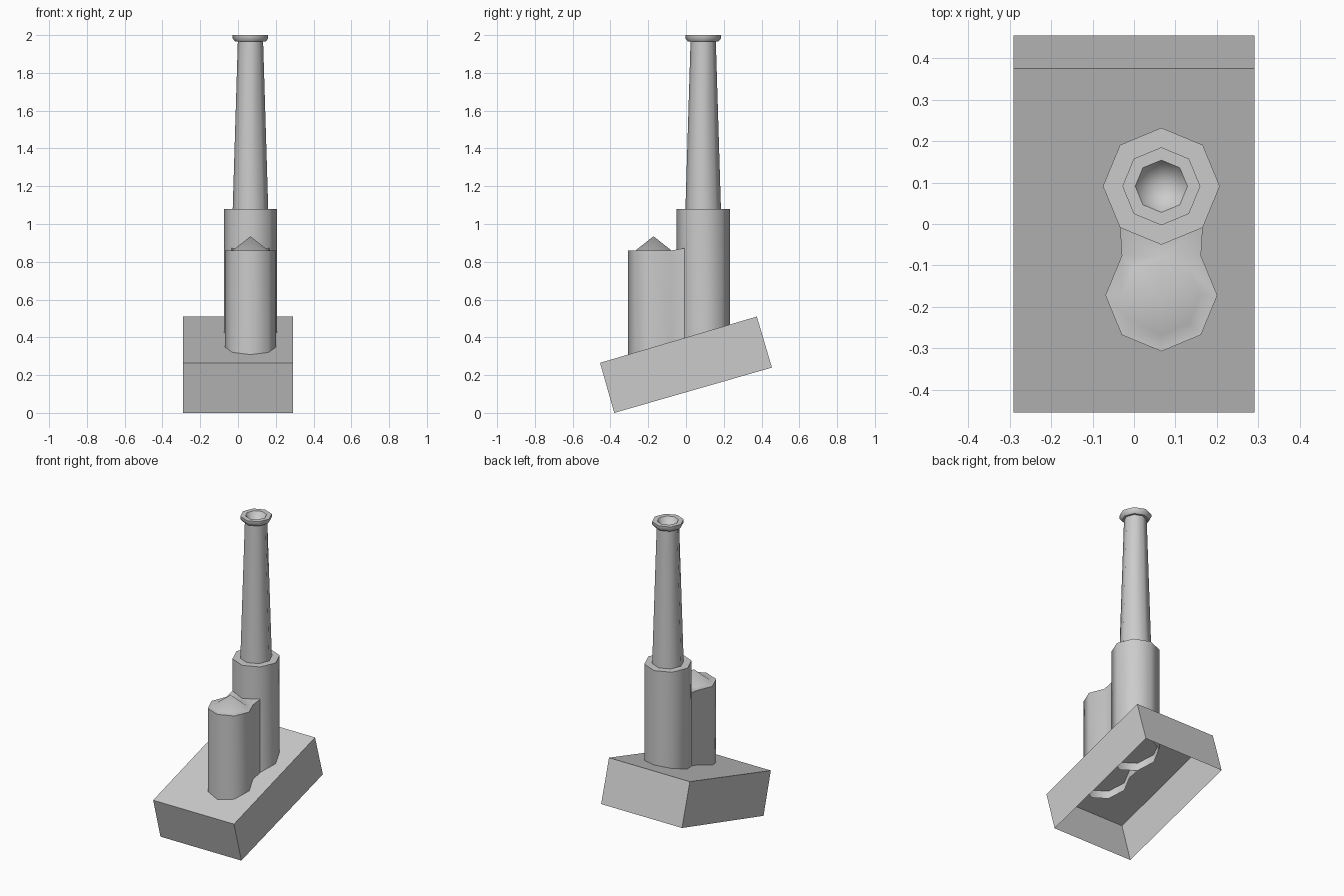
import bpy, bmesh
from math import cos, sin, radians

if "Cube" in bpy.data.objects:
    bpy.data.objects.remove(bpy.data.objects["Cube"])

CX = 0.066            # shared x of both towers
BACK_Y, FRONT_Y = 0.091, -0.172


def slope_z(y):
    """Height of the tilted base top at y."""
    return 0.265 + (y + 0.455) * 0.295


def foot(x, y):
    return (x, y, slope_z(y) - 0.05)


def finish(name, bm, angle=None):
    bmesh.ops.recalc_face_normals(bm, faces=bm.faces[:])
    me = bpy.data.meshes.new(name)
    bm.to_mesh(me)
    bm.free()
    ob = bpy.data.objects.new(name, me)
    bpy.context.collection.objects.link(ob)
    if angle:
        bpy.ops.object.select_all(action='DESELECT')
        ob.select_set(True)
        bpy.context.view_layer.objects.active = ob
        bpy.ops.object.shade_smooth_by_angle(angle=radians(angle))
    return ob


def octagon(cy, r, start=0):
    return [(CX + r * cos(radians(start + 45 * i)),
             cy + r * sin(radians(start + 45 * i))) for i in range(8)]


def bridge(bm, a, b):
    for i in range(len(a)):
        j = (i + 1) % len(a)
        bm.faces.new((a[i], a[j], b[j], b[i]))


# Tilted base: box with an open underside
bm = bmesh.new()
section = [(-0.38, 0.0), (-0.455, 0.265), (0.375, 0.51), (0.455, 0.24)]
left = [bm.verts.new((-0.29, y, z)) for y, z in section]
right = [bm.verts.new((0.29, y, z)) for y, z in section]
for i in range(3):
    bm.faces.new((left[i], left[i + 1], right[i + 1], right[i]))
bm.faces.new(left)
bm.faces.new(right)
finish("tilted_base", bm)

# Tall tower: shoulder, tapering chimney, flared cap and pit in the top
bm = bmesh.new()
profile = [(0.141, 1.08), (0.094, 1.08), (0.067, 1.965), (0.08, 1.965),
           (0.094, 1.982), (0.094, 2.0), (0.063, 2.0)]
prev = [bm.verts.new(foot(x, y)) for x, y in octagon(BACK_Y, 0.141)]
for r, z in profile:
    ring = [bm.verts.new((x, y, z)) for x, y in octagon(BACK_Y, r)]
    bridge(bm, prev, ring)
    prev = ring
pit = bm.verts.new((CX, BACK_Y, 1.9))
for i in range(8):
    bm.faces.new((prev[i], prev[(i + 1) % 8], pit))
finish("tall_chimney_tower", bm, 50)

# Short tower: octagon joined to the tall tower by a web, with a cone on top
bm = bmesh.new()
Z = 0.86
outer = octagon(FRONT_Y, 0.135, 135)[:7]          # skips the rear corner
inner = octagon(FRONT_Y, 0.095, 135)
web_w, web_e = (CX - 0.0997, BACK_Y - 0.0997), (CX + 0.0997, BACK_Y - 0.0997)
outline = [web_w] + outer + [web_e]
top = [bm.verts.new((x, y, 0.872 if i in (0, 8) else Z))
       for i, (x, y) in enumerate(outline)]
low = [bm.verts.new(foot(x, y)) for x, y in outline]
for i in range(8):
    bm.faces.new((top[i], top[i + 1], low[i + 1], low[i]))
cone = [bm.verts.new((x, y, Z)) for x, y in inner]
for i in range(6):
    bm.faces.new((top[i + 1], top[i + 2], cone[i + 1], cone[i]))
bm.faces.new((top[7], cone[7], cone[6]))
bm.faces.new((top[1], cone[0], cone[7]))
# Web roof rising slightly to the tall tower
bm.faces.new((top[0], top[1], cone[7]))
bm.faces.new((top[0], cone[7], top[8]))
bm.faces.new((top[8], cone[7], top[7]))
apex = bm.verts.new((CX, FRONT_Y, 0.935))
for i in range(8):
    bm.faces.new((cone[i], cone[(i + 1) % 8], apex))
# Keep the cone's base edge crisp
me_ob = finish("short_tower", bm, 50)
sharp = me_ob.data.attributes.get("sharp_edge") or \
    me_ob.data.attributes.new("sharp_edge", 'BOOLEAN', 'EDGE')
for e in me_ob.data.edges:
    ends = [me_ob.data.vertices[v].co for v in e.vertices]
    if all(abs(v.z - Z) < 1e-4 and
           (v.x - CX) ** 2 + (v.y - FRONT_Y) ** 2 < 0.0096 for v in ends):
        sharp.data[e.index].value = True
